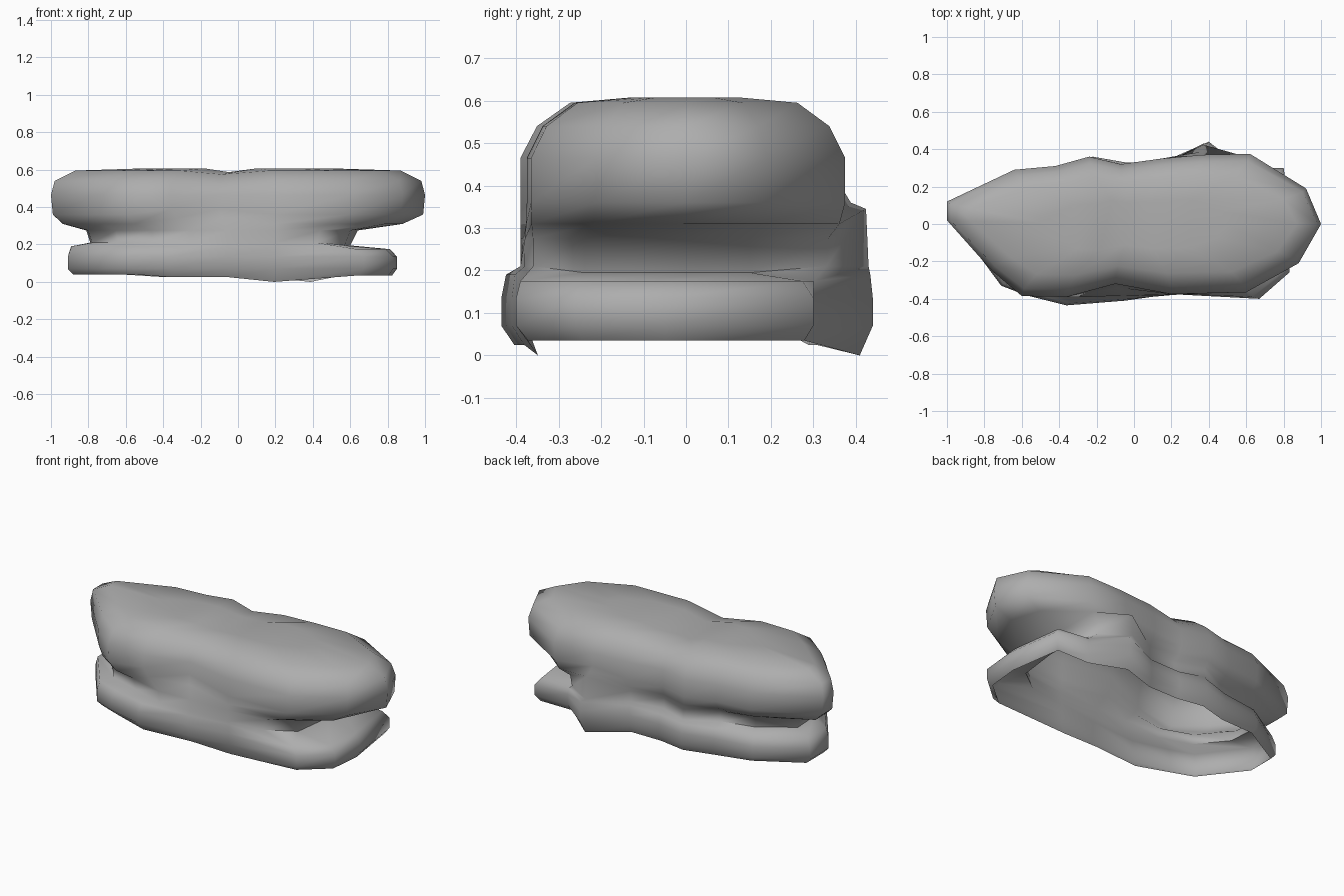
import bpy, bmesh, math

if "Cube" in bpy.data.objects:
    bpy.data.objects.remove(bpy.data.objects["Cube"])

# Matching 18-point outlines, counterclockwise from the right tip
UPPER = [(1, 0), (.92, .19), (.62, .375), (.37, .37), (.15, .35), (-.07, .32),
         (-.24, .36), (-.42, .31), (-.64, .29), (-1, .12), (-1, .02),
         (-.76, -.25), (-.6, -.385), (-.36, -.39), (-.1, -.32), (.2, -.375),
         (.6, -.365), (.88, -.21)]
WAIST = [(.6, 0), (.6, .15), (.53, .33), (.37, .43), (.15, .31), (-.05, .28),
         (-.22, .34), (-.4, .24), (-.6, .19), (-.79, .06), (-.78, -.1),
         (-.64, -.27), (-.45, -.33), (-.25, -.39), (-.05, -.39), (.2, -.38),
         (.42, -.36), (.57, -.24)]
LOWER = [(.85, -.05), (.8, .3), (.58, .3), (.4, .44), (.15, .33), (-.05, .33),
         (-.22, .36), (-.4, .31), (-.64, .28), (-.91, .12), (-.91, -.06),
         (-.71, -.33), (-.58, -.38), (-.36, -.435), (-.05, -.41), (.2, -.375),
         (.67, -.4), (.83, -.26)]


def mix(a, b, t):
    return [(p[0] + (q[0] - p[0]) * t, p[1] + (q[1] - p[1]) * t)
            for p, q in zip(a, b)]


# Layers from bottom to top: outline, x scale, y scale, height
LAYERS = [(LOWER, .97, .93, .03), (LOWER, 1, 1, .075),
          (LOWER, 1, 1, .14), (mix(LOWER, WAIST, .15), 1, .99, .195),
          (WAIST, 1, 1, .215), (mix(WAIST, UPPER, .1), 1, 1, .28),
          (mix(WAIST, UPPER, .7), 1, 1, .315), (UPPER, .99, 1, .365),
          (UPPER, 1, 1, .47), (UPPER, .98, .9, .545),
          (UPPER, .87, .7, .6), (UPPER, .5, .35, .612)]


def height(k, x, y, z):
    """Local height changes: uneven open rim, rear buttress, undercut, saddle."""
    if k == 0:
        if x > .5:
            z += .01
        elif .18 < x and abs(y) > .25:
            z -= .025
        elif x < -.5:
            z += .015
    if k in (3, 4) and x > .55:
        z -= .015
    if 5 <= k <= 7 and .25 < x < .5 and y > .3:
        z += (.07, .05, .03)[k - 5]
    if k in (6, 7) and -.5 < x < -.05 and y < -.3:
        z += .03
    if k >= 9 and -.15 < x < .1:
        z -= .02
    return z


# Stacked boulder: one continuous loft, open underneath
bm = bmesh.new()
rings = []
for k, (outline, sx, sy, z) in enumerate(LAYERS):
    rings.append([bm.verts.new((x * sx, y * sy, height(k, x * sx, y * sy, z)))
                  for x, y in outline])
for a, b in zip(rings, rings[1:]):
    n = len(a)
    for i in range(n):
        j = (i + 1) % n
        bm.faces.new((a[i], a[j], b[j], b[i]))
top = bm.faces.new(rings[-1])
bmesh.ops.triangulate(bm, faces=[top])

mesh = bpy.data.meshes.new("stacked_boulder")
bm.to_mesh(mesh)
bm.free()
low = min(v.co.z for v in mesh.vertices)
for v in mesh.vertices:
    v.co.z -= low

rock = bpy.data.objects.new("stacked_boulder", mesh)
bpy.context.collection.objects.link(rock)
stone = bpy.data.materials.new("grey stone")
stone.diffuse_color = (.42, .42, .42, 1)
stone.use_nodes = True
stone.node_tree.nodes["Principled BSDF"].inputs["Base Color"].default_value = stone.diffuse_color
mesh.materials.append(stone)

# Smooth weathered surface, keeping the hardest creases
bpy.context.view_layer.objects.active = rock
rock.select_set(True)
bpy.ops.object.shade_smooth_by_angle(angle=math.radians(80))
